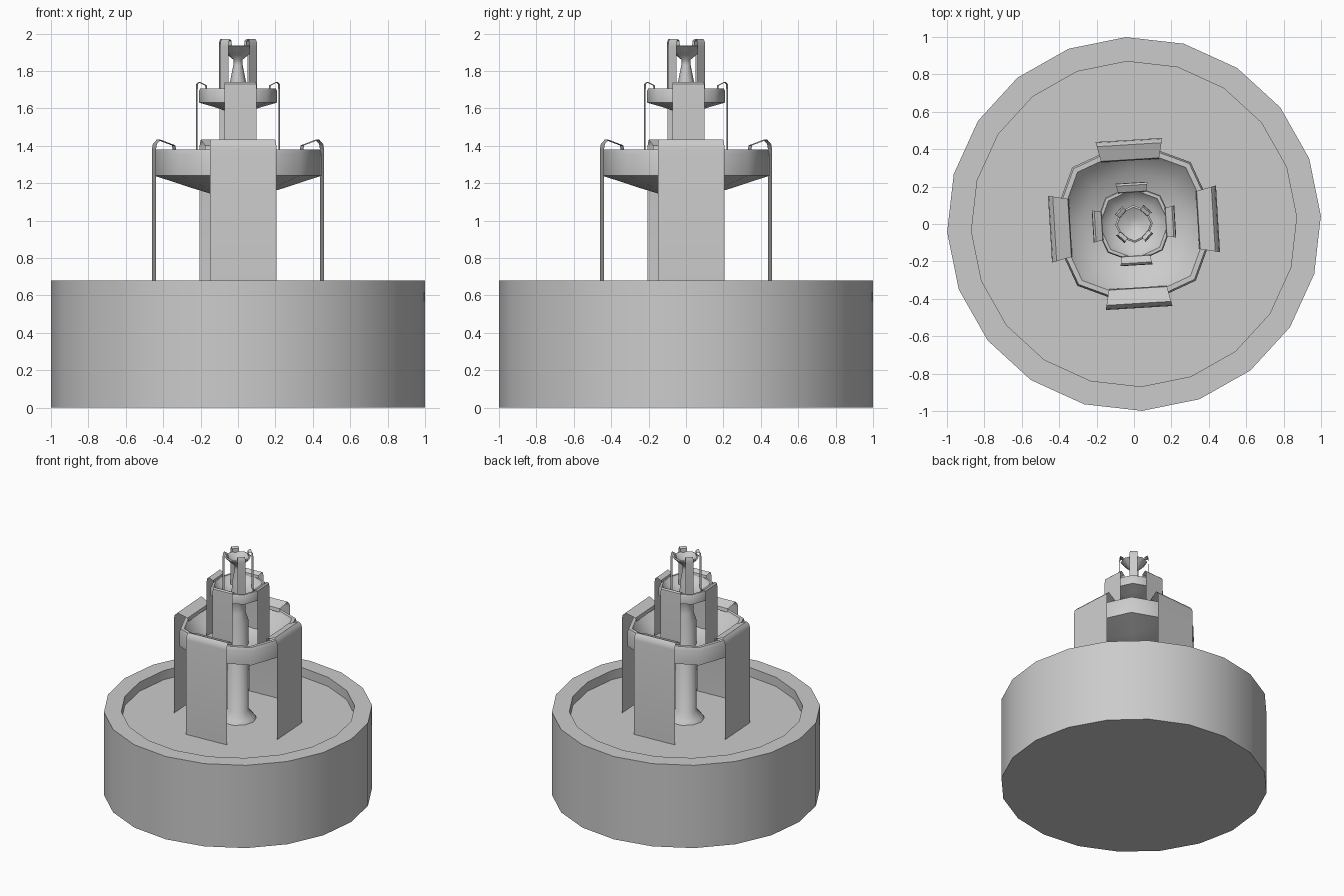
import bpy, bmesh
from math import sin, cos, pi, radians

if "Cube" in bpy.data.objects:
    bpy.data.objects.remove(bpy.data.objects["Cube"])

TWIST = radians(2.5)   # whole model is turned slightly about z


def finish(name, bm, angle):
    bmesh.ops.recalc_face_normals(bm, faces=bm.faces)
    mesh = bpy.data.meshes.new(name)
    bm.to_mesh(mesh)
    bm.free()
    ob = bpy.data.objects.new(name, mesh)
    bpy.context.collection.objects.link(ob)
    bpy.ops.object.select_all(action='DESELECT')
    ob.select_set(True)
    bpy.context.view_layer.objects.active = ob
    bpy.ops.object.shade_smooth_by_angle(angle=radians(angle))
    return ob


def lathe(name, profile, sides, angle):
    """Revolve (radius, z) points around z; ends are capped flat."""
    bm = bmesh.new()
    rings = []
    for r, z in profile:
        rings.append([bm.verts.new((r * cos(TWIST + 2 * pi * i / sides),
                                    r * sin(TWIST + 2 * pi * i / sides), z))
                      for i in range(sides)])
    for a, b in zip(rings, rings[1:]):
        for i in range(sides):
            j = (i + 1) % sides
            bm.faces.new((a[i], a[j], b[j], b[i]))
    bm.faces.new(rings[0])
    bm.faces.new(rings[-1])
    return finish(name, bm, angle)


def water_sheets(name, profile, width, start):
    """Four falling sheets: (radius, z) profile swept sideways."""
    outer = max(r for r, z in profile)
    for k in range(4):
        t = TWIST + radians(start + 90 * k + 1)
        bm = bmesh.new()
        rows = []
        for r, z in profile:
            w = width / 2 * (0.45 + 0.55 * r / outer)
            rows.append([bm.verts.new((r * cos(t) - s * w * sin(t),
                                       r * sin(t) + s * w * cos(t), z))
                         for s in (-1, 1)])
        for a, b in zip(rows, rows[1:]):
            bm.faces.new((a[0], a[1], b[1], b[0]))
        finish(f"{name}_{k + 1}", bm, 40)


# Basin with raised rim and water surface inside
lathe("basin", [(1, 0), (1, 0.68), (0.87, 0.68), (0.87, 0.605)], 20, 30)

# Lower pillar with flared foot
lathe("lower_pillar", [(0.14, 0.60), (0.125, 0.63), (0.078, 0.68), (0.078, 1.41),
                       (0.056, 1.48), (0.056, 1.57), (0.08, 1.62)], 10, 45)

# Lower bowl
lathe("lower_bowl", [(0.07, 1.12), (0.25, 1.175), (0.448, 1.24), (0.448, 1.355),
                     (0.438, 1.38), (0.41, 1.38), (0.39, 1.355), (0.29, 1.27),
                     (0.07, 1.21)], 8, 50)

# Middle bowl
lathe("middle_bowl", [(0.05, 1.58), (0.12, 1.605), (0.208, 1.63), (0.208, 1.695),
                      (0.202, 1.705), (0.185, 1.705), (0.175, 1.69), (0.13, 1.655),
                      (0.04, 1.63)], 8, 50)

# Upper pillar flowing into the small top cup
lathe("top_cup", [(0.05, 1.62), (0.045, 1.73), (0.025, 1.83), (0.025, 1.86),
                  (0.055, 1.885), (0.1, 1.93), (0.09, 1.935), (0.03, 1.90)], 8, 50)

# Falling water sheets for each tier
water_sheets("lower_water_sheet", [(0.34, 1.375), (0.345, 1.402), (0.425, 1.432),
                                   (0.445, 1.41), (0.45, 1.38), (0.45, 0.60)], 0.357, 0)
water_sheets("middle_water_sheet", [(0.168, 1.70), (0.172, 1.722), (0.208, 1.74),
                                    (0.219, 1.73), (0.221, 1.70), (0.221, 1.25)], 0.172, 0)
water_sheets("top_water_sheet", [(0.078, 1.925), (0.08, 1.96), (0.1, 1.97),
                                 (0.108, 1.955), (0.11, 1.93), (0.11, 1.65)], 0.06, 45)
